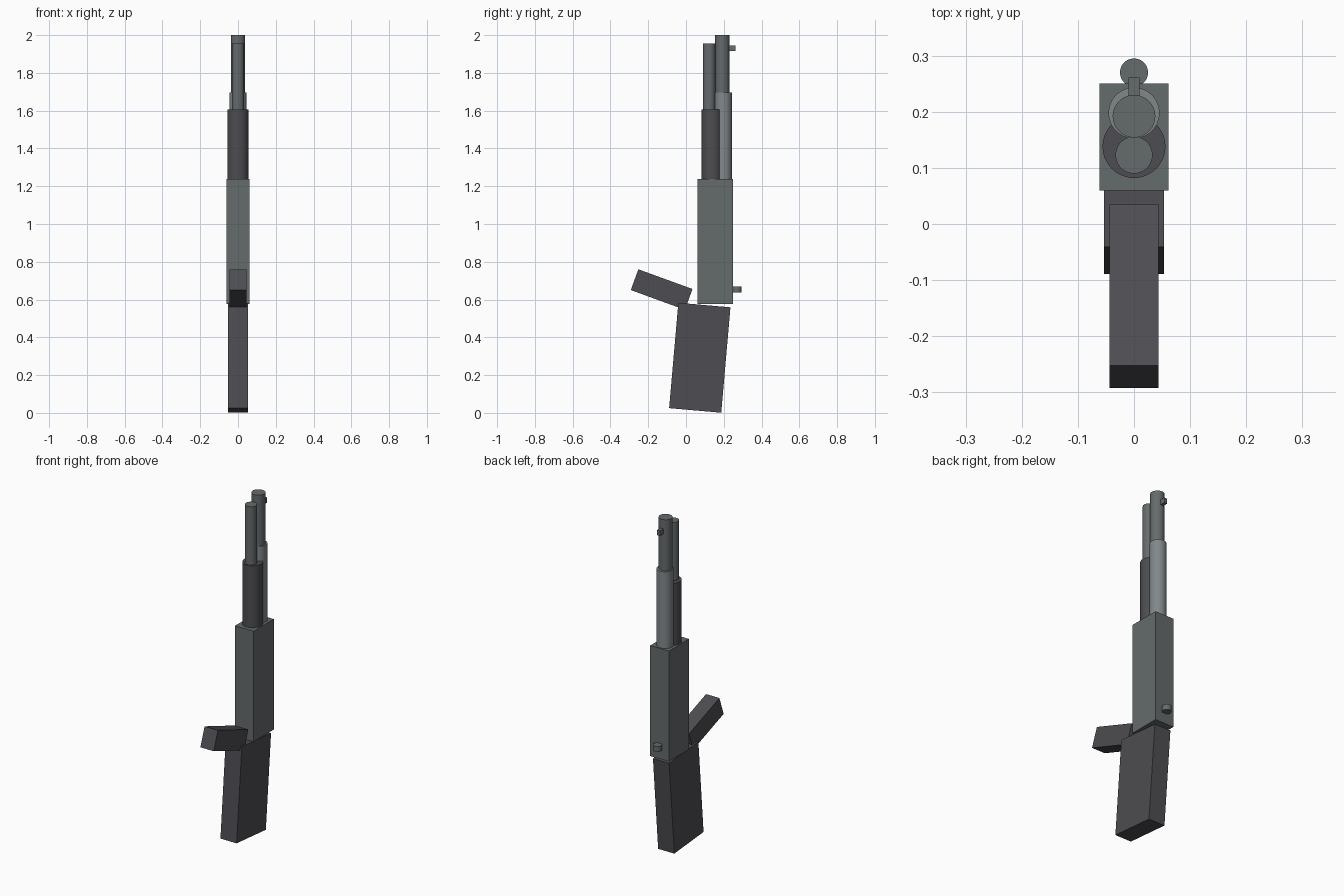
import bpy, bmesh, math

if "Cube" in bpy.data.objects:
    bpy.data.objects.remove(bpy.data.objects["Cube"])


def material(name, rgb):
    m = bpy.data.materials.new(name)
    m.diffuse_color = (*rgb, 1)
    m.use_nodes = True
    m.node_tree.nodes["Principled BSDF"].inputs["Base Color"].default_value = m.diffuse_color
    return m


STEEL = material("steel", (0.13, 0.145, 0.15))
LIGHT = material("light_steel", (0.22, 0.245, 0.26))
DARK = material("dark_polymer", (0.075, 0.073, 0.082))


def box(name, size, y, z, mat, tilt=0):
    bpy.ops.mesh.primitive_cube_add(size=1, location=(0, y, z),
                                    rotation=(math.radians(tilt), 0, 0))
    ob = bpy.context.object
    ob.name = name
    ob.scale = size
    bpy.ops.object.transform_apply(location=False, rotation=False, scale=True)
    ob.data.materials.append(mat)
    return ob


def tube(name, r, y, z0, z1, mat):
    bpy.ops.mesh.primitive_cylinder_add(vertices=48, radius=r, depth=z1 - z0,
                                        location=(0, y, (z0 + z1) / 2))
    ob = bpy.context.object
    ob.name = name
    ob.data.materials.append(mat)
    bpy.ops.object.shade_smooth_by_angle()
    return ob


# Tilted stock and angled grip
box("stock", (0.107, 0.277, 0.56), 0.073, 0.292, DARK, tilt=-5)
box("grip", (0.088, 0.305, 0.117), -0.129, 0.653, DARK, tilt=-20)

# Receiver body
box("receiver", (0.123, 0.19, 0.66), 0.155, 0.907, STEEL)

# Barrel group, all starting at the receiver's front face
tube("pump_forend", 0.056, 0.138, 1.235, 1.607, DARK)
tube("heat_shield", 0.0455, 0.198, 1.235, 1.695, LIGHT)
tube("barrel", 0.038, 0.192, 1.235, 2.0, STEEL)
tube("magazine_tube", 0.033, 0.123, 1.235, 1.955, STEEL)

# Sights
box("front_sight", (0.02, 0.042, 0.03), 0.24, 1.93, STEEL)
tube("rear_sight", 0.025, 0.27, 0.638, 0.67, STEEL)
